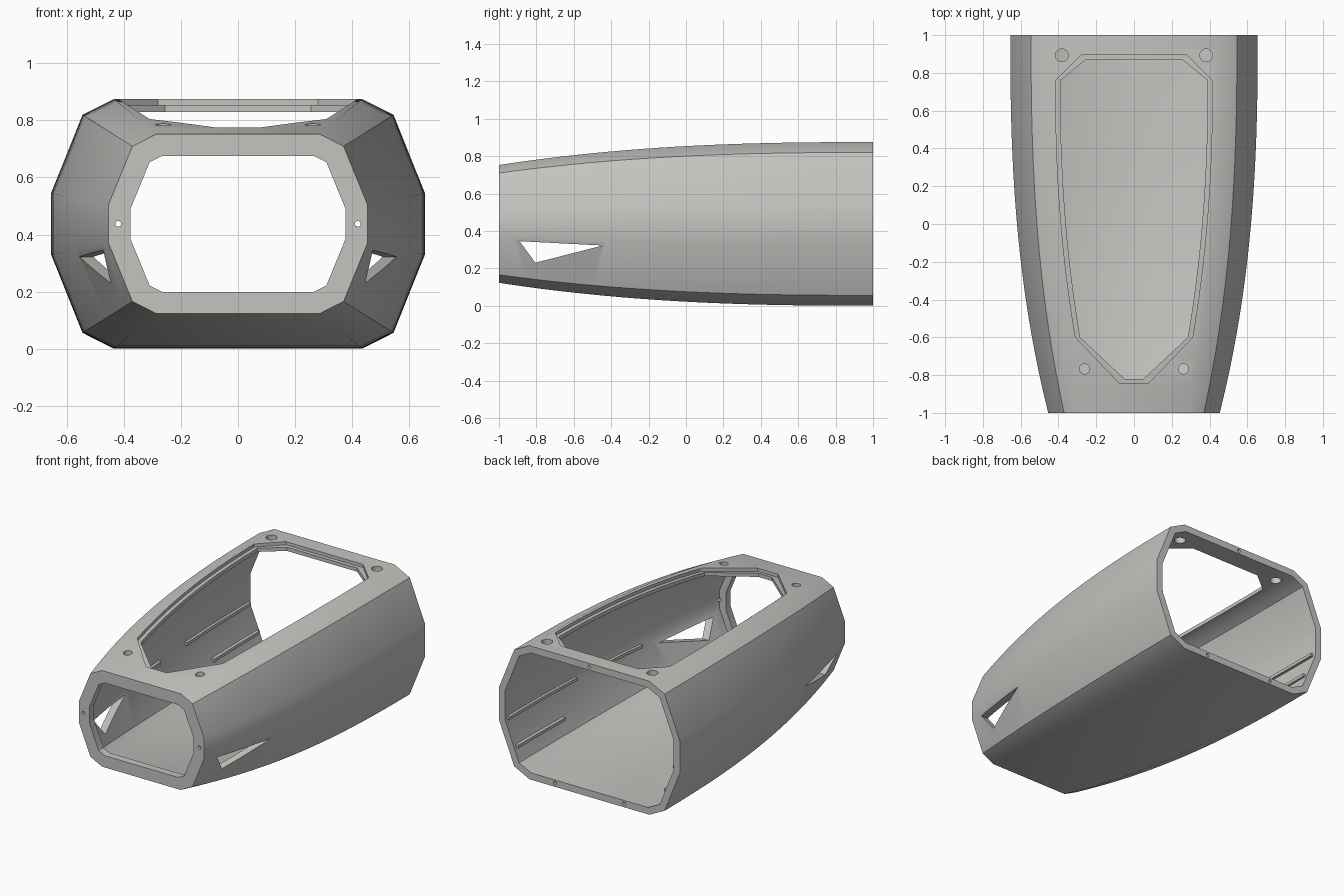
import bpy, bmesh, math
from mathutils import Vector

if "Cube" in bpy.data.objects:
    bpy.data.objects.remove(bpy.data.objects["Cube"])

MID = 0.4375          # height of the section centre
WALL, FLANGE = 0.045, 0.077
BACK = [(0.435, 0.4375), (0.545, 0.382), (0.655, 0.108)]
FRONT = [(0.285, 0.315), (0.37, 0.272), (0.454, 0.067)]

grey = bpy.data.materials.new("warm grey")
grey.diffuse_color = (0.55, 0.55, 0.53, 1)
grey.use_nodes = True
grey.node_tree.nodes["Principled BSDF"].inputs["Base Color"].default_value = grey.diffuse_color


def taper(y):
    return max(0.0, (1 - y) / 2) ** 2.5


def section(y, inset=0.0):
    """Twelve-sided hull section at y, moved inwards by inset."""
    s = taper(y)
    q = [(a[0] + (b[0] - a[0]) * s, a[1] + (b[1] - a[1]) * s) for a, b in zip(BACK, FRONT)]
    right = [(x, -z) for x, z in q] + [(x, z) for x, z in reversed(q)]
    pts = [Vector(p) for p in right + [(-x, z) for x, z in reversed(right)]]
    out = []
    for i, p in enumerate(pts):
        d1 = (p - pts[i - 1]).normalized()
        d2 = (pts[(i + 1) % len(pts)] - p).normalized()
        n1, n2 = Vector((-d1.y, d1.x)), Vector((-d2.y, d2.x))
        out.append(p + inset * (n1 + n2) / (1 + n1.dot(n2)))
    return [(p.x, y, p.y + MID) for p in out]


def top_z(y):
    return section(y)[5][2]


def steps(a, b, n):
    return [a + (b - a) * i / n for i in range(n + 1)]


def loft(name, rings, closed=False):
    """Skin a list of rings; closed joins last to first, otherwise ends are capped."""
    bm = bmesh.new()
    vs = [[bm.verts.new(p) for p in r] for r in rings]
    n = len(rings[0])
    for i in range(len(vs) if closed else len(vs) - 1):
        a, b = vs[i], vs[(i + 1) % len(vs)]
        for k in range(n):
            bm.faces.new((a[k], a[(k + 1) % n], b[(k + 1) % n], b[k]))
    if not closed:
        bm.faces.new(vs[0])
        bm.faces.new(vs[-1])
    bmesh.ops.recalc_face_normals(bm, faces=bm.faces)
    me = bpy.data.meshes.new(name)
    bm.to_mesh(me)
    bm.free()
    ob = bpy.data.objects.new(name, me)
    bpy.context.collection.objects.link(ob)
    me.materials.append(grey)
    return ob


def cylinder(centre, r, depth, axis):
    """Round cutter along y or z."""
    rings = []
    for e in (-depth / 2, depth / 2):
        ring = []
        for k in range(24):
            u, v = r * math.cos(k * math.tau / 24), r * math.sin(k * math.tau / 24)
            off = Vector((u, v, e)) if axis == 'z' else Vector((u, e, v))
            ring.append(Vector(centre) + off)
        rings.append(ring)
    return loft("hole_cutter", rings)


# Hull: outer skin, inner skin and front flange as one closed band
outer = [section(y) for y in steps(-1, 1, 28)]
inner = [section(y, WALL) for y in steps(1, -0.95, 28)]
lip = [[(x, y, z) for x, _, z in section(-1, FLANGE)] for y in (-0.95, -1)]
hull = loft("hull", outer + inner + lip, closed=True)


def hatch_width(y):
    if y < -0.6:
        return 0.075 + (y + 0.845) / 0.245 * 0.235
    if y > 0.76:
        return 0.415 - (y - 0.76)
    return 0.415 - 0.105 * ((0.76 - y) / 1.36) ** 2.2


def hatch_cutter(inset, depth):
    ys = [-0.845] + steps(-0.6, 0.76, 20) + [0.895]
    rings = []
    for y in ys:
        w = hatch_width(y) - inset
        yy = max(-0.845 + inset, min(0.895 - inset, y))
        z = top_z(yy) - depth
        rings.append([(-w, yy, z), (w, yy, z), (w, yy, 1.2), (-w, yy, 1.2)])
    return loft("hatch_cutter", rings)


# Top hatch opening with a stepped seat
cutters = [hatch_cutter(0, 0.021), hatch_cutter(0.025, 0.2)]

# Triangular side windows through both walls
tri = [(-0.89, 0.345), (-0.445, 0.322), (-0.805, 0.23)]
cutters.append(loft("window_cutter", [[(x, y, z) for y, z in tri] for x in (-1, 1)]))

# Screw holes: deck, front flange and back rim
for s in (-1, 1):
    cutters.append(cylinder((s * 0.382, 0.893, 0.87), 0.034, 0.3, 'z'))
    cutters.append(cylinder((s * 0.262, -0.767, 0.78), 0.027, 0.3, 'z'))
    cutters.append(cylinder((s * 0.42, -1, MID), 0.01, 0.2, 'y'))
    cutters.append(cylinder((s * 0.25, 1, 0.0225), 0.011, 0.1, 'y'))
cutters.append(cylinder((0, 1, 0.8525), 0.011, 0.1, 'y'))

bpy.context.view_layer.objects.active = hull
for c in cutters:
    m = hull.modifiers.new("cut", 'BOOLEAN')
    m.operation, m.solver, m.object = 'DIFFERENCE', 'EXACT', c
    bpy.ops.object.modifier_apply(modifier=m.name)
    bpy.data.objects.remove(c)


def inner_x(y, z):
    """Half width of the inner wall at height z."""
    p = section(y, WALL)[:6]
    for a, b in zip(p, p[1:]):
        if a[2] <= z <= b[2]:
            return a[0] + (b[0] - a[0]) * (z - a[2]) / (b[2] - a[2])
    return p[2][0]


# Slim guide rails along the inner side walls
for s, side in ((-1, "left"), (1, "right")):
    for label, z, y0, y1 in (("upper_rear", 0.35, 0.3, 0.98), ("upper_front", 0.35, -0.3, 0.0),
                             ("lower", 0.18, 0.5, 0.98)):
        rings = []
        for y in steps(y0, y1, 6):
            x = inner_x(y, z)
            rings.append([(s * (x + a), y, z + b) for a, b in
                          ((-0.018, -0.01), (0.012, -0.01), (0.012, 0.01), (-0.018, 0.01))])
        loft(f"{side}_{label}_rail", rings)

# Smooth hull with crisp edges
bpy.ops.object.select_all(action='DESELECT')
hull.select_set(True)
bpy.context.view_layer.objects.active = hull
bpy.ops.object.shade_smooth_by_angle(angle=math.radians(30))
